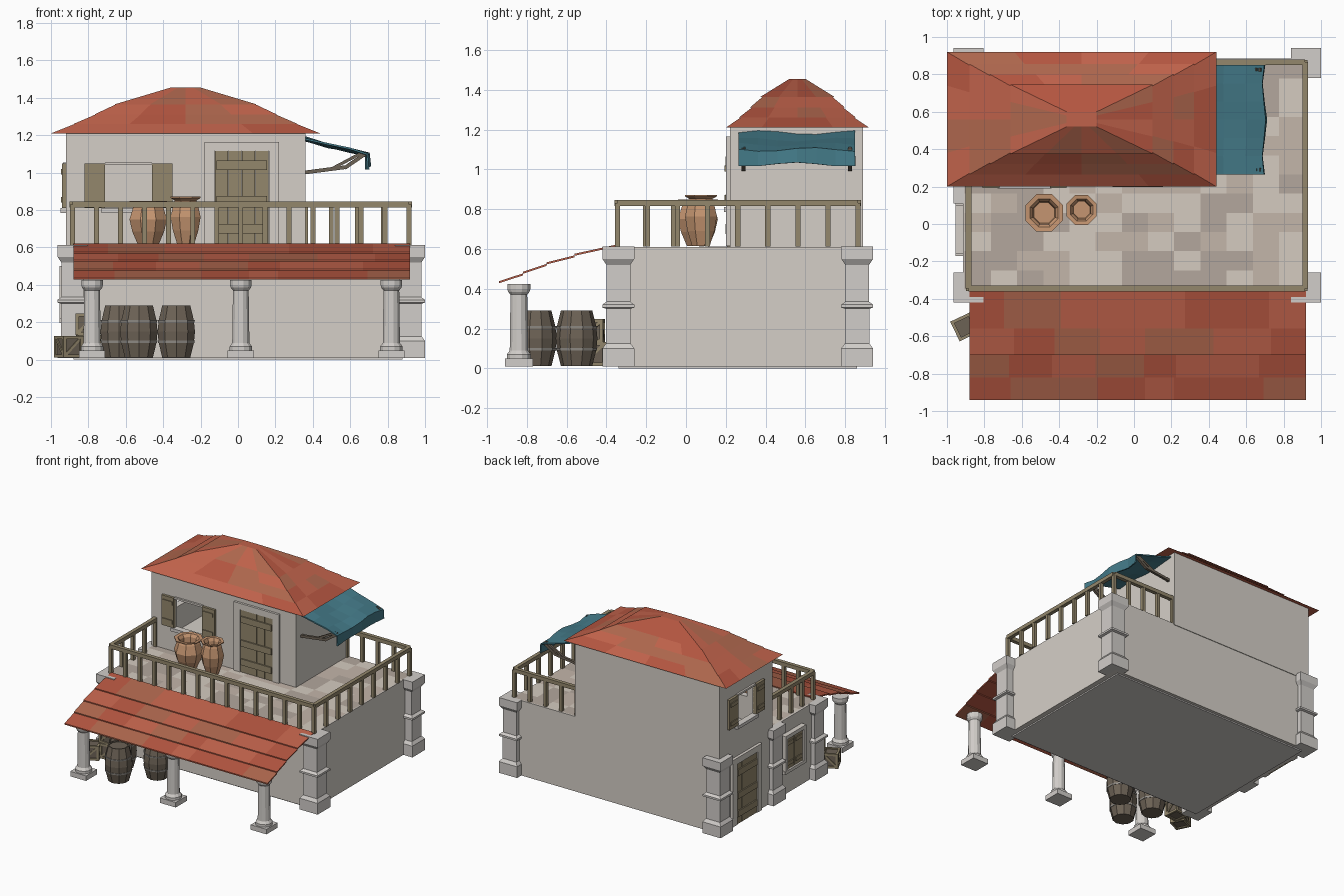
import bpy, bmesh, math, random
from mathutils import Vector, Matrix

if "Cube" in bpy.data.objects:
    bpy.data.objects.remove(bpy.data.objects["Cube"])
random.seed(4)

def mat(name, r, g, b):
    m = bpy.data.materials.new(name)
    m.diffuse_color = [(c / 255) ** 2.2 for c in (r, g, b)] + [1]
    m.use_nodes = True
    m.node_tree.nodes["Principled BSDF"].inputs["Base Color"].default_value = m.diffuse_color
    return m

PLASTER = mat("plaster", 212, 206, 198)
STONE = mat("stone", 208, 204, 200)
WOOD = mat("wood", 146, 134, 108)
DARK = mat("dark_wood", 108, 98, 86)
BAND = mat("band", 150, 146, 140)
CLAY = mat("clay", 196, 148, 112)
TEAL = mat("teal_cloth", 70, 122, 136)
REDS = [mat("tile_a", 190, 98, 76), mat("tile_b", 172, 102, 78), mat("tile_c", 178, 86, 66)]
FLOOR = [mat("paving_a", 178, 166, 156), mat("paving_b", 212, 202, 190), mat("paving_c", 194, 180, 168)]

def finish(name, bm, mats):
    bmesh.ops.recalc_face_normals(bm, faces=bm.faces)
    me = bpy.data.meshes.new(name)
    bm.to_mesh(me)
    bm.free()
    for m in (mats if isinstance(mats, list) else [mats]):
        me.materials.append(m)
    ob = bpy.data.objects.new(name, me)
    bpy.context.collection.objects.link(ob)
    return ob

def box(name, x0, x1, y0, y1, z0, z1, m, turn=0):
    bm = bmesh.new()
    c = Vector(((x0 + x1) / 2, (y0 + y1) / 2, (z0 + z1) / 2))
    M = Matrix.Translation(c) @ Matrix.Rotation(turn, 4, 'Z') @ Matrix.Diagonal((abs(x1 - x0), abs(y1 - y0), abs(z1 - z0), 1))
    bmesh.ops.create_cube(bm, size=1, matrix=M)
    return finish(name, bm, m)

def beam(name, a, b, w, m):
    a, b = Vector(a), Vector(b)
    bm = bmesh.new()
    M = Matrix.Translation((a + b) / 2) @ (b - a).to_track_quat('Z', 'Y').to_matrix().to_4x4()
    bmesh.ops.create_cube(bm, size=1, matrix=M @ Matrix.Diagonal((w, w, (b - a).length, 1)))
    return finish(name, bm, m)

def lathe(name, x, y, prof, n, m):
    # prof is (radius, z); radius is measured to the flat side
    bm = bmesh.new()
    k = 1 / math.cos(math.pi / n)
    rings = [[bm.verts.new((x + r * k * math.cos((i + .5) * math.tau / n),
                            y + r * k * math.sin((i + .5) * math.tau / n), z)) for i in range(n)] for r, z in prof]
    for a, b in zip(rings, rings[1:]):
        for i in range(n):
            bm.faces.new((a[i], a[(i + 1) % n], b[(i + 1) % n], b[i]))
    bm.faces.new(rings[0])
    bm.faces.new(rings[-1])
    return finish(name, bm, m)

# Ground floor block and paved terrace
box("base_slab", -.88, .88, -.34, .86, 0, .02, STONE)
box("ground_floor", -.915, .92, -.355, .885, .01, .61, PLASTER)
bm = bmesh.new()
bmesh.ops.create_grid(bm, x_segments=13, y_segments=12, size=1,
                      matrix=Matrix.Translation((.005, .265, .614)) @ Matrix.Diagonal((.91, .615, 1, 1)))
for f in bm.faces:
    f.material_index = random.randrange(3)
finish("terrace_paving", bm, FLOOR)

# Upper room, hollow, with two window openings
room = box("upper_room", -.92, .36, .22, .89, .6, 1.215, PLASTER)
for nm, dims in (("room_cutter", (-.9, .34, .24, .87, .618, 1.2)),
                 ("front_window_cutter", (-.71, -.46, .15, .3, .81, 1.04)),
                 ("left_window_cutter", (-1, -.85, .45, .68, .81, 1.04))):
    c = box(nm, *dims, PLASTER)
    c.hide_render = True
    c.hide_set(True)
    md = room.modifiers.new(nm, 'BOOLEAN')
    md.object, md.operation, md.solver = c, 'DIFFERENCE', 'EXACT'

# Fittings laid on the front or left wall
def fit(name, side, u0, u1, z0, z1, d, m):
    if side == "front":
        return box(name, u0, u1, .225, .22 - d, z0, z1, m)
    return box(name, -.91, -.92 - d, u0, u1, z0, z1, m)

def door(side, u0, u1, z0, z1):
    fit("door_jamb", side, u0 - .055, u0, z0, z1 + .05, .018, PLASTER)
    fit("door_jamb", side, u1, u1 + .055, z0, z1 + .05, .018, PLASTER)
    fit("door_lintel", side, u0, u1, z1, z1 + .05, .018, PLASTER)
    w = (u1 - u0) / 4
    for i in range(4):
        fit("door_plank", side, u0 + i * w + .001, u0 + (i + 1) * w - .001, z0, z1, .012, WOOD)
    for t in (.12, .42, .8):
        z = z0 + t * (z1 - z0)
        fit("door_batten", side, u0 + .01, u1 - .01, z, z + .05, .022, WOOD)

def shutter(side, u0, u1, z0, z1):
    fit("shutter", side, u0, u1, z0, z1, .02, WOOD)
    for z in (z0 + .03, z1 - .06):
        fit("shutter_batten", side, u0 + .01, u1 - .01, z, z + .03, .027, WOOD)

def open_window(side, u0, u1):
    fit("window_sill", side, u0 - .02, u1 + .02, .785, .81, .03, STONE)
    fit("window_lintel", side, u0, u1, 1.04, 1.055, .015, PLASTER)
    shutter(side, u0 - .11, u0, .81, 1.05)
    shutter(side, u1, u1 + .11, .81, 1.05)

open_window("front", -.71, -.46)
open_window("left", .45, .68)
door("front", -.125, .165, .615, 1.115)
door("left", .43, .69, .015, .5)
for u0, u1, z0, z1 in ((-.16, .1, .47, .5), (-.17, .11, .195, .22), (-.16, -.13, .22, .47), (.07, .1, .22, .47)):
    fit("lower_window_frame", "left", u0, u1, z0, z1, .035, PLASTER)
shutter("left", -.13, -.032, .22, .47)
shutter("left", -.028, .07, .22, .47)

# Square moulded corner pillars
PIL = [(.08, .01), (.08, .1), (.062, .125), (.062, .3), (.08, .305), (.08, .32), (.06, .335),
       (.06, .52), (.08, .55), (.08, .613)]
for x, y in ((.92, -.34), (.92, .86), (-.885, -.34), (-.885, .86), (-.885, .19)):
    lathe("corner_pillar", x, y, PIL, 4, STONE)

# Stepped hip roof
TIERS = [(.72, .36, 1.21), (.6, .295, 1.26), (.49, .24, 1.31), (.38, .185, 1.365), (.08, .04, 1.455)]

def rect(bm, hx, hy, z, k=4):
    c = [(-hx, -hy), (hx, -hy), (hx, hy), (-hx, hy)]
    pts = []
    for (ax, ay), (bx, by) in zip(c, c[1:] + c[:1]):
        pts += [bm.verts.new((-.28 + ax + (bx - ax) * i / k, .56 + ay + (by - ay) * i / k, z)) for i in range(k)]
    return pts

bm = bmesh.new()
for i, (a, b) in enumerate(zip(TIERS, TIERS[1:])):
    e, dz = (-.015, -.004) if i < 3 else (0, 0)
    lo, hi = rect(bm, *a), rect(bm, b[0] + e, b[1] + e, b[2] + dz + (.008 if i < 3 else 0))
    for j in range(16):
        bm.faces.new((lo[j], lo[(j + 1) % 16], hi[(j + 1) % 16], hi[j])).material_index = random.randrange(3)
    bm.faces.new(lo)
    bm.faces.new(hi)
finish("hip_roof", bm, REDS)

# Porch roof: overlapping tile rows
ROWS = [(-.94, .43), (-.82, .477), (-.70, .525), (-.56, .568), (-.35, .622)]
for (y0, z0), (y1, z1) in zip(ROWS, ROWS[1:]):
    bm = bmesh.new()
    cuts = [-.88] + [-.88 + 1.8 * (i + random.uniform(-.2, .2)) / 8 for i in range(1, 8)] + [.92]
    prof = [(y0, z0 - .002), (y0, z0 + .008), (y1, z1), (y1, z1 - .01)]
    loops = [[bm.verts.new((x, y, z)) for y, z in prof] for x in cuts]
    for a, b in zip(loops, loops[1:]):
        k = random.randrange(3)
        for i in range(4):
            bm.faces.new((a[i], a[(i + 1) % 4], b[(i + 1) % 4], b[i])).material_index = k
    bm.faces.new(loops[0])
    bm.faces.new(loops[-1])
    finish("porch_tile_row", bm, REDS)

# Porch columns
for x in (-.78, .015, .82):
    box("column_base", x - .07, x + .07, -.91, -.77, .01, .05, STONE)
    lathe("porch_column", x, -.84, [(.06, .05), (.06, .07), (.046, .09), (.042, .37), (.054, .385),
                                    (.058, .4), (.058, .425)], 12, STONE)

# Terrace railing
def rail(p, q, n):
    p, q = Vector((*p, .83)), Vector((*q, .83))
    beam("handrail", p, q, .03, WOOD)
    for i in range(n + 1):
        c = p.lerp(q, i / n)
        beam("baluster", (c.x, c.y, .612), c, .026, WOOD)

rail((-.885, -.345), (.915, -.345), 14)
rail((.915, -.345), (.915, .865), 8)
rail((.915, .865), (.36, .865), 4)
rail((-.885, -.345), (-.885, .22), 4)

# Side cloth awning on struts
bm = bmesh.new()
CLOTH = [(.36, 1.185), (.48, 1.15), (.6, 1.125), (.695, 1.1), (.7, 1.025)]
g = [[bm.verts.new((x - .012 * i / 4 * math.sin(j * 1.6), .265 + .0975 * j, z + .01 * math.sin(j * 1.3 + i)))
      for j in range(7)] for i, (x, z) in enumerate(CLOTH)]
for a, b in zip(g, g[1:]):
    for j in range(6):
        bm.faces.new((a[j], a[j + 1], b[j + 1], b[j]))
finish("cloth_awning", bm, TEAL).modifiers.new("thickness", 'SOLIDIFY').thickness = .01
for y in (.29, .825):
    beam("awning_strut", (.35, y, 1.0), (.58, y, 1.03), .02, DARK)
    beam("awning_strut", (.57, y, 1.025), (.68, y, 1.1), .02, DARK)
    beam("awning_arm", (.5, y, 1.02), (.66, y, 1.105), .016, DARK)

# Barrels
for x, y in ((-.53, -.755), (-.635, -.55), (-.33, -.55)):
    lathe("barrel", x, y, [(.075, .012), (.094, .09), (.1, .15), (.094, .21), (.075, .29), (.066, .29), (.066, .28)], 10, DARK)
    for z in (.09, .2):
        lathe("barrel_band", x, y, [(.097, z), (.099, z + .012)], 10, BAND)

# Crates with edge slats and a brace
def crate(x, y, z, s, turn):
    h = s / 2
    parts = [box("crate", -h + .008, h - .008, -h + .008, h - .008, .008, s - .008, DARK)]
    for a in (-h + .008, h - .008):
        for b in (-h + .008, h - .008):
            parts += [beam("crate_slat", (a, b, 0), (a, b, s), .018, WOOD),
                      beam("crate_slat", (-h, a, b + h), (h, a, b + h), .017, WOOD),
                      beam("crate_slat", (a, -h, b + h), (a, h, b + h), .017, WOOD)]
        parts += [beam("crate_brace", (-h + .01, a, .01), (h - .01, a, s - .01), .014, WOOD),
                  beam("crate_brace", (a, -h + .01, .01), (a, h - .01, s - .01), .014, WOOD)]
    for p in parts:
        p.data.transform(Matrix.Translation((x, y, z)) @ Matrix.Rotation(turn, 4, 'Z'))

crate(-.905, -.55, .012, .115, .45)
crate(-.8, -.47, .012, .12, .1)
crate(-.805, -.47, .132, .115, -.1)

# Clay jars on the terrace
for x, y, r, h in ((-.48, .06, .1, .235), (-.28, .075, .08, .258)):
    prof = [(.55, 0), (.85, .3), (1, .58), (.8, .86), (.72, .92), (1, .97), (1, 1), (.75, .99), (.6, .9), (.55, .7)]
    lathe("clay_jar", x, y, [(r * a, .614 + h * b) for a, b in prof], 8, CLAY)
